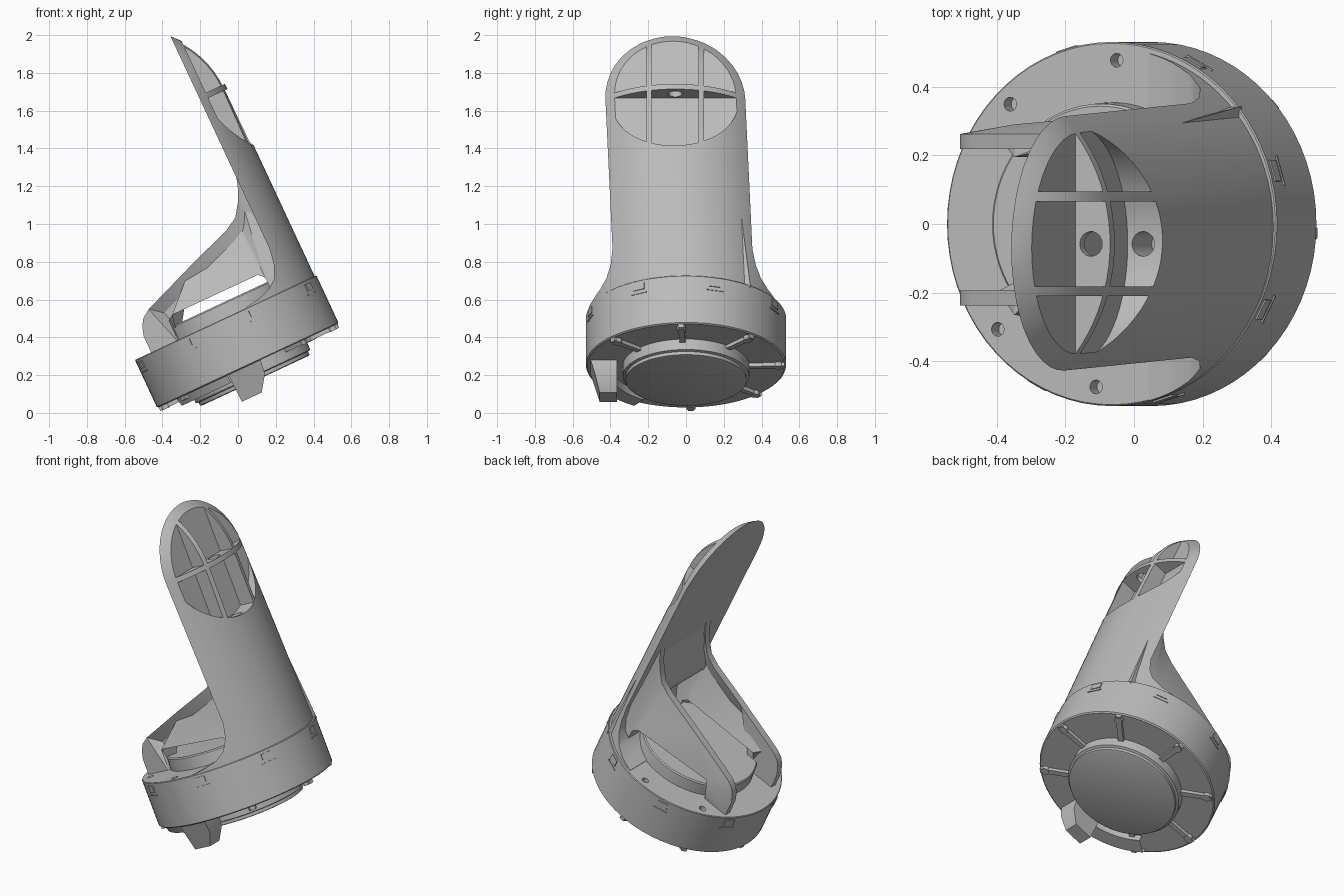
import bpy, bmesh, math
from mathutils import Matrix

if "Cube" in bpy.data.objects:
    bpy.data.objects.remove(bpy.data.objects["Cube"], do_unlink=True)

TILT = Matrix.Translation((0.06, 0, 0.235)) @ Matrix.Rotation(math.radians(-25), 4, 'Y')
R_ARM, BACK, DOME = 0.52, 0.365, 1.40     # arm radius, flat back plane, dome centre height
TOP, BOTTOM = 0.297, 0.016                # base drum
SIDE = -0.058                             # sideways offset of the rounded end

grey = bpy.data.materials.new("plain grey")
grey.use_nodes = True
grey.diffuse_color = (0.5, 0.5, 0.5, 1)
grey.node_tree.nodes["Principled BSDF"].inputs["Base Color"].default_value = (0.5, 0.5, 0.5, 1)
parts = []


def finish(bm, name, keep=True):
    bmesh.ops.recalc_face_normals(bm, faces=bm.faces)
    mesh = bpy.data.meshes.new(name)
    bm.to_mesh(mesh)
    bm.free()
    ob = bpy.data.objects.new(name, mesh)
    bpy.context.collection.objects.link(ob)
    mesh.materials.append(grey)
    if keep:
        parts.append(ob)
    return ob


def lathe(name, profile, steps=72, keep=True, sweep=math.tau):
    """Revolve (radius, height) points about the local z axis."""
    bm = bmesh.new()
    vs = [bm.verts.new((r, 0, z)) for r, z in profile]
    es = [bm.edges.new(p) for p in zip(vs, vs[1:])]
    bmesh.ops.spin(bm, geom=vs + es, cent=(0, 0, 0), axis=(0, 0, 1),
                   angle=sweep, steps=steps, use_duplicate=False)
    bmesh.ops.remove_doubles(bm, verts=bm.verts, dist=1e-5)
    return finish(bm, name, keep)


def prism(name, points, span, keep=True):
    """Outline of (x, z) points, stretched along y between the two ends span(x, z) gives."""
    bm = bmesh.new()
    a, b = ([bm.verts.new((x, span(x, z)[end], z)) for x, z in points] for end in (0, 1))
    caps = [bm.faces.new(loop) for loop in (a, b)]
    for i in range(len(points)):
        bm.faces.new((a[i - 1], a[i], b[i], b[i - 1]))
    bmesh.ops.triangulate(bm, faces=caps)
    return finish(bm, name, keep)


def box(name, lo, hi, keep=True):
    outline = [(lo[0], lo[2]), (hi[0], lo[2]), (hi[0], hi[2]), (lo[0], hi[2])]
    return prism(name, outline, lambda x, z: (lo[1], hi[1]), keep)


def rod(name, r1, r2, depth, matrix, keep=True, segments=32):
    bm = bmesh.new()
    bmesh.ops.create_cone(bm, cap_ends=True, segments=segments, radius1=r1, radius2=r2,
                          depth=depth, matrix=matrix)
    return finish(bm, name, keep)


def boolean(ob, tool, op='DIFFERENCE'):
    mod = ob.modifiers.new("cut", 'BOOLEAN')
    mod.operation, mod.object, mod.solver = op, tool, 'EXACT'
    bpy.context.view_layer.update()
    with bpy.context.temp_override(object=ob, active_object=ob):
        bpy.ops.object.modifier_apply(modifier=mod.name)
    bpy.data.objects.remove(tool, do_unlink=True)


def at(x, y, z):
    return Matrix.Translation((x, y, z))


def turn(ob, deg):
    ob.data.transform(Matrix.Rotation(math.radians(deg), 4, 'Z'))


def polar(r, deg):
    return r * math.cos(math.radians(deg)), r * math.sin(math.radians(deg))


# Base drum with screw holes in its top, and a stepped round foot underneath
drum = lathe("base_drum", [(0, BOTTOM), (0.522, BOTTOM), (0.53, BOTTOM + 0.006),
                           (0.53, TOP - 0.004), (0.526, TOP), (0, TOP)])
for deg in (133, 88, -96, -140):
    x, y = polar(0.477, deg)
    boolean(drum, rod("hole", 0.02, 0.02, 0.1, at(x, y, TOP), False, 20))
lathe("foot_disc", [(0, 0.02), (0.335, 0.02), (0.335, -0.045), (0.32, -0.05),
                    (0.32, -0.068), (0.31, -0.072), (0, -0.072)])

# Raised disc on the drum
lathe("upper_disc", [(0, 0.28), (0.355, 0.28), (0.35, 0.368), (0.343, 0.375), (0, 0.375)])

# Radial ribs under the drum, ending in screw heads
for k in range(7):
    deg = -48 + 45 * k
    turn(box("bottom_rib", (0.33, -0.016, -0.004), (0.522, 0.016, 0.03)), deg)
    x, y = polar(0.49, deg)
    rod("bottom_screw", 0.024, 0.024, 0.03, at(x, y, 0.008), True, 16)

# Tapered connector block in the gap between ribs, with a curved skirt beside it
block = [(-0.115, 0.03), (-0.113, -0.03), (-0.11, -0.143), (0.006, -0.143), (0.063, -0.06),
         (0.075, 0.03)]
prism("connector_block", block, lambda x, z: (-0.5 - 0.3 * z, -0.365))
skirt = lathe("connector_skirt", [(0.4, 0.02), (0.4, -0.028), (0.49, -0.028), (0.505, 0.02)],
              12, True, math.radians(42))
turn(skirt, -146)

# Small clips around the rim
for k in range(8):
    turn(box("rim_clip", (0.515, -0.032, 0.24), (0.534, 0.032, 0.278)), 17 + 45 * k)
    turn(box("rim_clip_slot", (0.515, -0.045, 0.218), (0.533, 0.045, 0.224)), 17 + 45 * k)

# Arm: domed cylinder, trimmed to a flat-backed slice that flares into the base
dome = [(R_ARM * math.cos(t), DOME + R_ARM * math.sin(t))
        for t in (math.pi / 2 * i / 16 for i in range(16))]
arm = lathe("arm", [(0, 0.275), (R_ARM, 0.275)] + dome + [(0, DOME + R_ARM)], 96)
trim = [(0.6, 0.2), (0.12, 0.2), (0.12, 0.30), (0.2, 0.312), (0.27, 0.335), (0.32, 0.375),
        (0.35, 0.44), (BACK, 0.53), (BACK, 2.1), (0.6, 2.1)]
boolean(arm, prism("trim", trim, lambda x, z: (-0.7, 0.7), False), 'INTERSECT')

# The arm leans slightly sideways
shear = Matrix.Identity(4)
shear[1][2], shear[1][3] = -0.043, 0.004
arm.data.transform(shear)

# Pockets in the rounded end, split by ribs, and a bore through the cross rib
pocket = rod("pocket", 0.34, 0.34, 0.4,
             at(0.608, SIDE, DOME) @ Matrix.Rotation(math.pi / 2, 4, 'Y'), False, 64)
for s in (-1, 1):
    y = SIDE + s * 0.138
    boolean(pocket, box("gap", (0, y - 0.014, 0.9), (1, y + 0.014, 1.9), False))
boolean(pocket, box("gap", (0, -0.6, DOME - 0.01), (1, 0.5, DOME + 0.02), False))
boolean(arm, pocket)
boolean(arm, rod("bore", 0.036, 0.036, 0.55, at(0.458, SIDE, 1.2), False))

# Two bracing fins, thin along the top and the far leg, widening outward above a long slot
fin = [(-0.435, 0.28), (-0.435, 0.39), (-0.42, 0.44), (-0.395, 0.48), (-0.35, 0.51),
       (-0.05, 0.625), (0.2, 0.715), (0.27, 0.755), (0.315, 0.82), (0.345, 0.88), (0.37, 0.96),
       (0.41, 0.96), (0.41, 0.28), (0.28, 0.28), (0.28, 0.4), (0.25, 0.43),
       (-0.25, 0.43), (-0.28, 0.41), (-0.28, 0.28)]
for s, y in ((-1, -0.215), (1, 0.24)):
    def span(x, z):
        if z > 0.45 or x < -0.26:
            return y - 0.022, y + 0.022
        return y - s * 0.045, y + s * (0.07 + 0.08 * x)
    prism("bracing_fin", fin, span)

# Small sloped web tucked between the fins
web = [(0.39, 0.92), (0.36, 0.89), (0.31, 0.76), (0.26, 0.68), (0.26, 0.65), (0.39, 0.6)]
prism("fin_web", web, lambda x, z: (-0.21, 0.235))

# Tilt everything into place and smooth the curved faces
bpy.ops.object.select_all(action='DESELECT')
for ob in parts:
    ob.matrix_world = TILT
    ob.select_set(True)
bpy.context.view_layer.objects.active = arm
bpy.ops.object.shade_smooth_by_angle(angle=math.radians(30))
